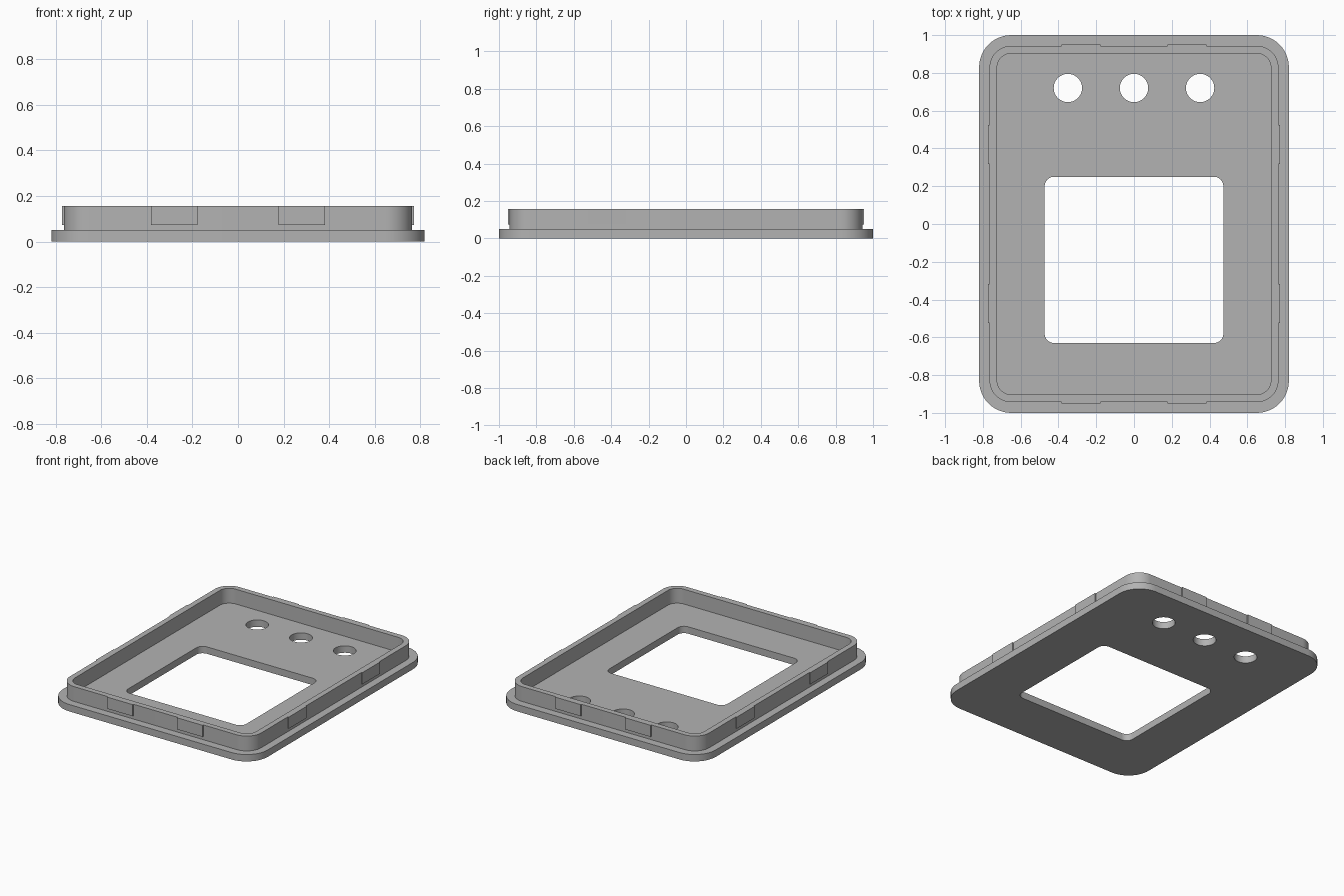
import bpy, bmesh, math

if "Cube" in bpy.data.objects:
    bpy.data.objects.remove(bpy.data.objects["Cube"])

grey = bpy.data.materials.new("plain grey")
grey.diffuse_color = (0.45, 0.45, 0.45, 1)
grey.use_nodes = True
grey.node_tree.nodes["Principled BSDF"].inputs["Base Color"].default_value = grey.diffuse_color


def rounded_rect(x0, x1, y0, y1, r, steps=12):
    pts = []
    for cx, cy, start in ((x1 - r, y1 - r, 0), (x0 + r, y1 - r, 90),
                          (x0 + r, y0 + r, 180), (x1 - r, y0 + r, 270)):
        for i in range(steps + 1):
            a = math.radians(start + 90 * i / steps)
            pts.append((cx + r * math.cos(a), cy + r * math.sin(a)))
    return pts


def circle(cx, cy, r, n=48):
    return [(cx + r * math.cos(2 * math.pi * i / n),
             cy + r * math.sin(2 * math.pi * i / n)) for i in range(n)]


def slab(name, loops, z0, z1):
    """Extruded flat outline; the loops after the first are holes."""
    bm = bmesh.new()
    edges = []
    for loop in loops:
        vs = [bm.verts.new((x, y, z0)) for x, y in loop]
        edges += [bm.edges.new((v, vs[(i + 1) % len(vs)])) for i, v in enumerate(vs)]
    bmesh.ops.triangle_fill(bm, edges=edges, use_beauty=True, use_dissolve=False,
                            normal=(0, 0, 1))
    ext = bmesh.ops.extrude_face_region(bm, geom=bm.faces[:], use_keep_orig=True)
    top = [g for g in ext["geom"] if isinstance(g, bmesh.types.BMVert)]
    bmesh.ops.translate(bm, verts=top, vec=(0, 0, z1 - z0))
    bmesh.ops.recalc_face_normals(bm, faces=bm.faces[:])
    me = bpy.data.meshes.new(name)
    bm.to_mesh(me)
    bm.free()
    me.materials.append(grey)
    ob = bpy.data.objects.new(name, me)
    bpy.context.collection.objects.link(ob)
    bpy.ops.object.select_all(action='DESELECT')
    ob.select_set(True)
    bpy.context.view_layer.objects.active = ob
    bpy.ops.object.shade_smooth_by_angle(angle=math.radians(30))
    return ob


# Base plate with a window and three round holes
slab("base_plate",
     [rounded_rect(-0.82, 0.82, -1, 1, 0.17),
      rounded_rect(-0.473, 0.473, -0.63, 0.25, 0.05)]
     + [circle(x, 0.72, 0.075) for x in (-0.35, 0, 0.35)], 0, 0.05)

# Raised rim
slab("rim",
     [rounded_rect(-0.765, 0.765, -0.943, 0.943, 0.115),
      rounded_rect(-0.725, 0.725, -0.903, 0.903, 0.075)], 0.05, 0.157)


# Thin snap tabs, two on each side of the rim
def tab(name, x0, x1, y0, y1):
    slab(name, [[(x0, y0), (x1, y0), (x1, y1), (x0, y1)]], 0.073, 0.157)


for s in (-1, 1):
    for c in (-0.28, 0.28):
        y0, y1 = sorted((s * 0.935, s * 0.951))
        tab("end_tab", c - 0.103, c + 0.103, y0, y1)
    for c in (-0.42, 0.42):
        x0, x1 = sorted((s * 0.757, s * 0.772))
        tab("side_tab", x0, x1, c - 0.103, c + 0.103)
